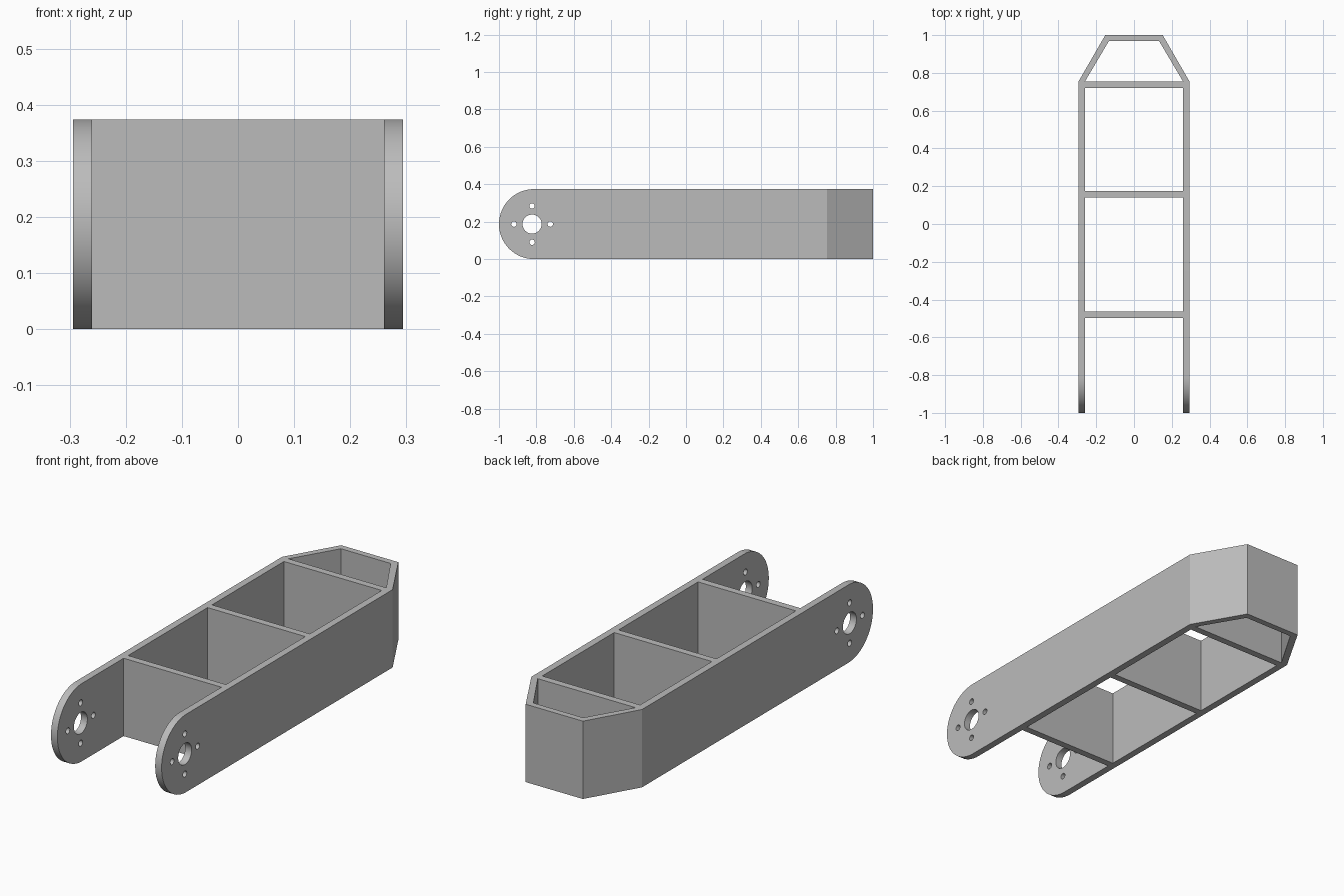
import bpy, bmesh
from math import pi, sin, cos
from mathutils import Vector, Matrix

cube = bpy.data.objects.get("Cube")
if cube:
    bpy.data.objects.remove(cube, do_unlink=True)

HEIGHT, OUTER, INNER = 0.374, 0.294, 0.26
RADIUS = HEIGHT / 2
NOSE_Y = 0.754
PIVOT_Y = -0.823

grey = bpy.data.materials.new("light_grey")
grey.use_nodes = True
colour = (0.5, 0.5, 0.5, 1)
grey.diffuse_color = colour
grey.node_tree.nodes["Principled BSDF"].inputs["Base Color"].default_value = colour


def prism(name, points, depth):
    """Extrude a closed loop of 3D points along depth."""
    bm = bmesh.new()
    face = bm.faces.new([bm.verts.new(p) for p in points])
    extruded = bmesh.ops.extrude_face_region(bm, geom=[face])["geom"]
    verts = [v for v in extruded if isinstance(v, bmesh.types.BMVert)]
    bmesh.ops.translate(bm, verts=verts, vec=Vector(depth))
    bmesh.ops.recalc_face_normals(bm, faces=bm.faces)
    mesh = bpy.data.meshes.new(name)
    bm.to_mesh(mesh)
    bm.free()
    mesh.materials.append(grey)
    obj = bpy.data.objects.new(name, mesh)
    bpy.context.collection.objects.link(obj)
    return obj


def circle(x, y, z, r, n):
    return [(x, y + r * cos(2 * pi * i / n), z + r * sin(2 * pi * i / n)) for i in range(n)]


def smooth(obj):
    bpy.ops.object.select_all(action="DESELECT")
    obj.select_set(True)
    bpy.context.view_layer.objects.active = obj
    bpy.ops.object.shade_smooth_by_angle(angle=0.4)


# Side plates: rounded front end, pivot hole and four bolt holes
def side_plate(name, x):
    steps = 32
    arc_y = RADIUS - 1
    outline = [(x, arc_y - RADIUS * sin(pi * i / steps), RADIUS - RADIUS * cos(pi * i / steps))
               for i in range(steps + 1)]
    outline += [(x, NOSE_Y, HEIGHT), (x, NOSE_Y, 0)]
    plate = prism(name, outline, (OUTER - INNER, 0, 0))

    holes = [(0, 0, 0.051, 48)]
    holes += [(0.097 * dy, 0.097 * dz, 0.0145, 20)
              for dy, dz in ((1, 0), (-1, 0), (0, 1), (0, -1))]
    for dy, dz, r, n in holes:
        cutter = prism("hole_cutter", circle(x - 0.05, PIVOT_Y + dy, RADIUS + dz, r, n), (0.15, 0, 0))
        cutter.hide_render = True
        mod = plate.modifiers.new("hole", "BOOLEAN")
        mod.operation = "DIFFERENCE"
        mod.solver = "EXACT"
        mod.object = cutter
        bpy.ops.object.select_all(action="DESELECT")
        plate.select_set(True)
        bpy.context.view_layer.objects.active = plate
        bpy.ops.object.modifier_apply(modifier=mod.name)
        bpy.data.objects.remove(cutter, do_unlink=True)
    smooth(plate)


side_plate("left_side_plate", INNER)
side_plate("right_side_plate", -OUTER)

# Cross walls between the side plates
for name, y in (("front_cross_wall", -0.497), ("middle_cross_wall", 0.14), ("back_cross_wall", 0.72)):
    corners = [(-INNER, y, 0), (INNER, y, 0), (INNER, y + 0.034, 0), (-INNER, y + 0.034, 0)]
    prism(name, corners, (0, 0, HEIGHT))

# Tapered back wall
half = [(OUTER, NOSE_Y), (0.152, 1.0)]
inner_half = [(0.132, 0.97), (INNER, NOSE_Y)]
loop = half + [(-x, y) for x, y in reversed(half)]
loop += [(-x, y) for x, y in reversed(inner_half)] + inner_half
prism("tapered_back_wall", [(x, y, 0) for x, y in loop], (0, 0, HEIGHT))
